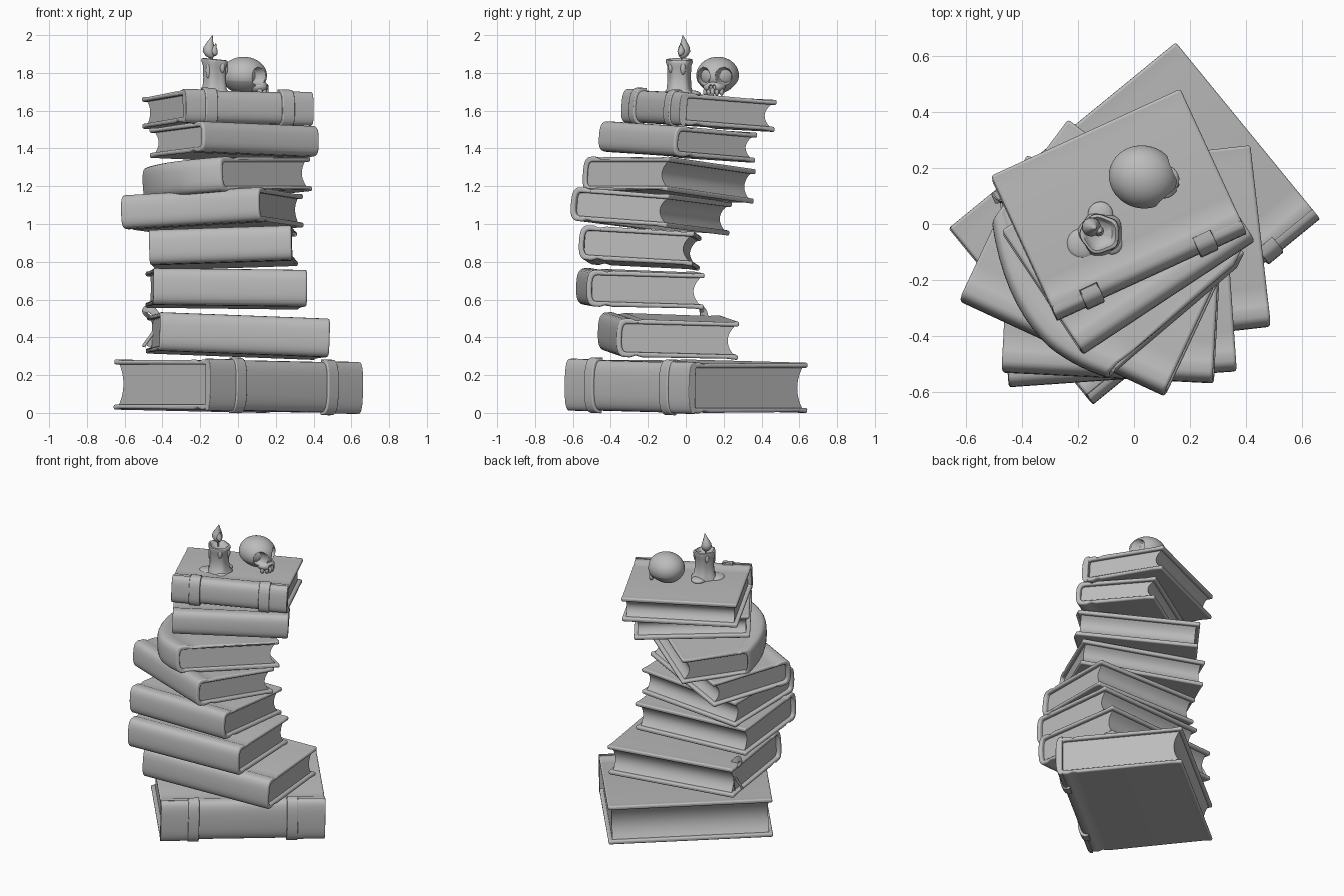
import bpy, bmesh
from math import sin, cos, pi, radians, atan
from mathutils import Matrix, Vector

if "Cube" in bpy.data.objects:
    bpy.data.objects.remove(bpy.data.objects["Cube"])

clay = bpy.data.materials.new("grey_clay")
clay.use_nodes = True
clay.diffuse_color = (0.5, 0.5, 0.5, 1)
clay.node_tree.nodes["Principled BSDF"].inputs["Base Color"].default_value = (0.5, 0.5, 0.5, 1)


def finish(name, bm, matrix, bevel=0, angle=40):
    bmesh.ops.recalc_face_normals(bm, faces=bm.faces)
    mesh = bpy.data.meshes.new(name)
    bm.to_mesh(mesh)
    bm.free()
    mesh.materials.append(clay)
    ob = bpy.data.objects.new(name, mesh)
    bpy.context.collection.objects.link(ob)
    ob.matrix_world = matrix
    if bevel:
        mod = ob.modifiers.new("soft_edges", "BEVEL")
        mod.width, mod.segments = bevel, 3
        mod.limit_method, mod.angle_limit = "ANGLE", radians(40)
    bpy.ops.object.select_all(action="DESELECT")
    ob.select_set(True)
    bpy.context.view_layer.objects.active = ob
    bpy.ops.object.shade_smooth_by_angle(angle=radians(angle))


def skin(name, rings, matrix, warp=None, bevel=0, angle=40):
    """Join closed rings of points into a capped solid."""
    bm = bmesh.new()
    loops = [[bm.verts.new(warp(Vector(p)) if warp else p) for p in ring] for ring in rings]
    for a, b in zip(loops, loops[1:]):
        for i in range(len(a)):
            j = (i + 1) % len(a)
            bm.faces.new((a[i], a[j], b[j], b[i]))
    bm.faces.new(loops[0])
    bm.faces.new(loops[-1])
    finish(name, bm, matrix, bevel, angle)


def prism(name, profile, x0, x1, matrix, bevel, warp=None):
    """Run a (y, z) profile from x0 to x1, in steps when it is bent."""
    steps = 16 if warp else 1
    skin(name, [[(x0 + (x1 - x0) * i / steps, y, z) for y, z in profile]
                for i in range(steps + 1)], matrix, warp, bevel)


def lathe(name, profile, matrix, segments=32, warp=None):
    """Turn an (r, z) profile around z."""
    skin(name, [[(r * cos(2 * pi * i / segments), r * sin(2 * pi * i / segments), z)
                 for i in range(segments)] for r, z in profile], matrix, warp, angle=60)


def ball(name, matrix, scale, shape=None, detail=3):
    bm = bmesh.new()
    bmesh.ops.create_icosphere(bm, subdivisions=detail, radius=1)
    for v in bm.verts:
        v.co = Vector(a * b for a, b in zip(v.co, scale))
        if shape:
            v.co = shape(v.co)
    finish(name, bm, matrix, angle=50)


def spine_arc(y, depth, half, n=14):
    """Rounded spine from the top edge to the bottom edge."""
    pts = []
    for i in range(n + 1):
        t = pi / 2 - pi * i / n
        s = sin(t)
        pts.append((y - depth * abs(cos(t)) ** 0.6,
                    half * (1 if s > 0 else -1) * abs(s) ** 0.7))
    return pts


def book(name, centre, size, yaw, slope, bands=False, bow=None):
    length, width, thick = size
    m = (Matrix.Translation(centre) @ Matrix.Rotation(atan(slope[1]), 4, "X")
         @ Matrix.Rotation(-atan(slope[0]), 4, "Y") @ Matrix.Rotation(radians(yaw), 4, "Z"))
    h, board = thick / 2, 0.028
    back, fore, depth = -width / 2 + 0.06, width / 2, 0.06
    # Cover: boards with a shallow hinge groove, joined by the rounded spine
    top = [(fore, h), (fore - 0.06, h - 0.006), (back + 0.08, h - 0.002),
           (back + 0.045, h - 0.01), (back + 0.015, h)]
    outer = top + spine_arc(back, depth, h) + [(y, -z) for y, z in reversed(top)]
    inner = ([(fore, board - h)] + spine_arc(back, depth - board, h - board)[::-1]
             + [(fore, h - board)])
    prism(name + "_cover", outer + inner, -length / 2, length / 2, m, 0.01, bow)
    # Page block with a hollow fore edge
    p, edge = h - board + 0.002, fore - 0.02
    hollow = [(edge - 0.035 * (1 - (i / 5) ** 2), p * i / 5) for i in range(-5, 6)]
    prism(name + "_pages", [(back - 0.03, p), (back - 0.03, -p)] + hollow,
          0.025 - length / 2, length / 2 - 0.025, m, 0, bow)
    # Thickened spine ends, each closed off by a raised band
    if bands:
        for side in (-1, 1):
            x = side * length * 0.3
            for part, g, reach, x0, x1 in (("_band", 0.014, -0.005, x - 0.035, x + 0.035),
                                           ("_spine_end", 0.004, -0.02, x, side * length / 2)):
                loop = ([(back + reach, h + g)] + spine_arc(back + reach, depth + g + reach, h + g)
                        + [(back + reach, -h)])
                prism(name + part, loop, min(x0, x1), max(x0, x1), m, 0.005)


def bowed(co):
    """Swell the spine outwards along its length and slant its right end."""
    weight = min(1, max(0, (0.1 - co.y) / 0.35))
    bulge = 0.09 - (1.05 if co.x < 0.08 else 0.4) * (co.x - 0.08) ** 2
    return co - Vector((weight * 0.3 * max(0, co.x), weight * bulge, 0))


# Stack of books, bottom to top: centre, (length, width, thickness), yaw, slope
book("book_1", (0, 0.003, 0.141), (1.045, 0.81, 0.268), 39.3, (-0.014, -0.01), bands=True)
book("book_2", (0, -0.095, 0.407), (0.905, 0.65, 0.205), 6.5, (-0.035, -0.03))
book("book_3", (-0.062, -0.243, 0.657), (0.815, 0.625, 0.195), 4, (-0.01, -0.03))
book("book_4", (-0.078, -0.245, 0.874), (0.755, 0.61, 0.185), -3, (0.03, -0.06))
book("book_5", (-0.137, -0.187, 1.068), (0.805, 0.57, 0.18), -25, (0.02, -0.085))
book("book_6", (-0.1, -0.105, 1.237), (0.78, 0.6, 0.185), -37, (0.06, -0.065), bow=bowed)
book("book_7", (-0.02, -0.045, 1.435), (0.735, 0.525, 0.162), 33.5, (0.01, -0.08))
book("book_8", (-0.055, 0.068, 1.6), (0.745, 0.56, 0.172), 24.7, (0.01, -0.075), bands=True)

# Bookmark ribbon: two tails hanging from the second book
for k, tip in enumerate((-0.5, -0.47)):
    curve = bpy.data.curves.new("bookmark_ribbon", "CURVE")
    curve.dimensions = "3D"
    curve.extrude, curve.bevel_depth = 0.016, 0.003
    spline = curve.splines.new("BEZIER")
    path = [(-0.38, 0.08, 0.46), (-0.49, 0.09, 0.545), (-0.44, 0.1, 0.47),
            (tip, 0.09 + 0.04 * k, 0.35)]
    spline.bezier_points.add(len(path) - 1)
    for point, co in zip(spline.bezier_points, path):
        point.co = co
        point.handle_left_type = point.handle_right_type = "AUTO"
    curve.materials.append(clay)
    bpy.context.collection.objects.link(bpy.data.objects.new("bookmark_ribbon", curve))

# Skull: pressed-in eye sockets and nose, narrowing to a toothed jaw
skull = (Matrix.Translation((0.032, 0.168, 1.787)) @ Matrix.Rotation(radians(-13), 4, "Z")
         @ Matrix.Rotation(radians(2), 4, "Y"))
hollows = [(0.054, -0.002, 0.039, 0.047), (-0.054, -0.002, 0.039, 0.047),
           (0.009, -0.06, 0.01, 0.015), (-0.009, -0.06, 0.01, 0.015)]


def carve(co):
    if co.z < -0.03:
        co.y *= 1 + 2.5 * (co.z + 0.03)
    if co.x > 0:
        for y, z, ry, rz in hollows:
            d = (((co.y - y) / ry) ** 2 + ((co.z - z) / rz) ** 2) ** 0.5
            if d < 1:
                return co - Vector((1.3 * ry * min(1, 4 * (1 - d)), 0, 0))
    return co


ball("skull", skull, (0.122, 0.112, 0.098), carve, 6)
ball("upper_jaw", skull, (0.055, 0.064, 0.036),
     lambda co: carve(co + Vector((0.08, 0, -0.06))), 5)
for i in range(-2, 3):
    ball("tooth", skull @ Matrix.Translation((0.122 - 0.006 * i * i, i * 0.022, -0.083)),
         (0.015, 0.012, 0.022), detail=2)

# Candle with a hollow top, spilled wax foot and drips
candle = Matrix.Translation((-0.12, -0.035, 1.685))


def wobble(co):
    swell = 1 + 0.07 * sin(5 * co.x / 0.07) * cos(4 * co.y / 0.07)
    lift = 0.1 * co.x if co.z > 0.12 else 0
    return Vector((co.x * swell, co.y * swell, co.z - lift))


lathe("candle", [(0.08, 0), (0.078, 0.012), (0.064, 0.03), (0.06, 0.09), (0.062, 0.15),
                 (0.07, 0.172), (0.068, 0.185), (0.058, 0.188), (0.05, 0.178),
                 (0.042, 0.165), (0.005, 0.162)], candle, 40, wobble)
for x, y, r in ((-0.065, -0.035, 0.055), (0, 0.07, 0.045), (0.04, -0.035, 0.04)):
    ball("wax_pool", candle @ Matrix.Translation((x, y, 0.004)), (r, r, 0.018))
for turn, z, size in ((20, 0.14, 0.035), (140, 0.15, 0.03), (230, 0.13, 0.045), (310, 0.145, 0.03)):
    a = radians(turn)
    ball("wax_drip", candle @ Matrix.Translation((0.058 * cos(a), 0.058 * sin(a), z)),
         (0.014, 0.014, size))

# Wick and flame with a small side tongue
lathe("wick", [(0.006, 0.15), (0.005, 0.22)], candle @ Matrix.Translation((-0.018, 0.015, 0)), 10)
teardrop = [(0.006, 0), (0.024, 0.015), (0.034, 0.038), (0.03, 0.06),
            (0.018, 0.085), (0.008, 0.108), (0.001, 0.125)]


def lean(co):
    return co + Vector((-0.012 * sin(co.z * 30), 0.008 * sin(co.z * 25), 0))


flame = candle @ Matrix.Translation((-0.022, 0.018, 0.19))
lathe("flame", teardrop, flame, 24, lean)
lathe("flame_tongue", teardrop, flame @ Matrix.Translation((0.022, -0.012, 0.015))
      @ Matrix.Scale(0.55, 4), 16, lean)
